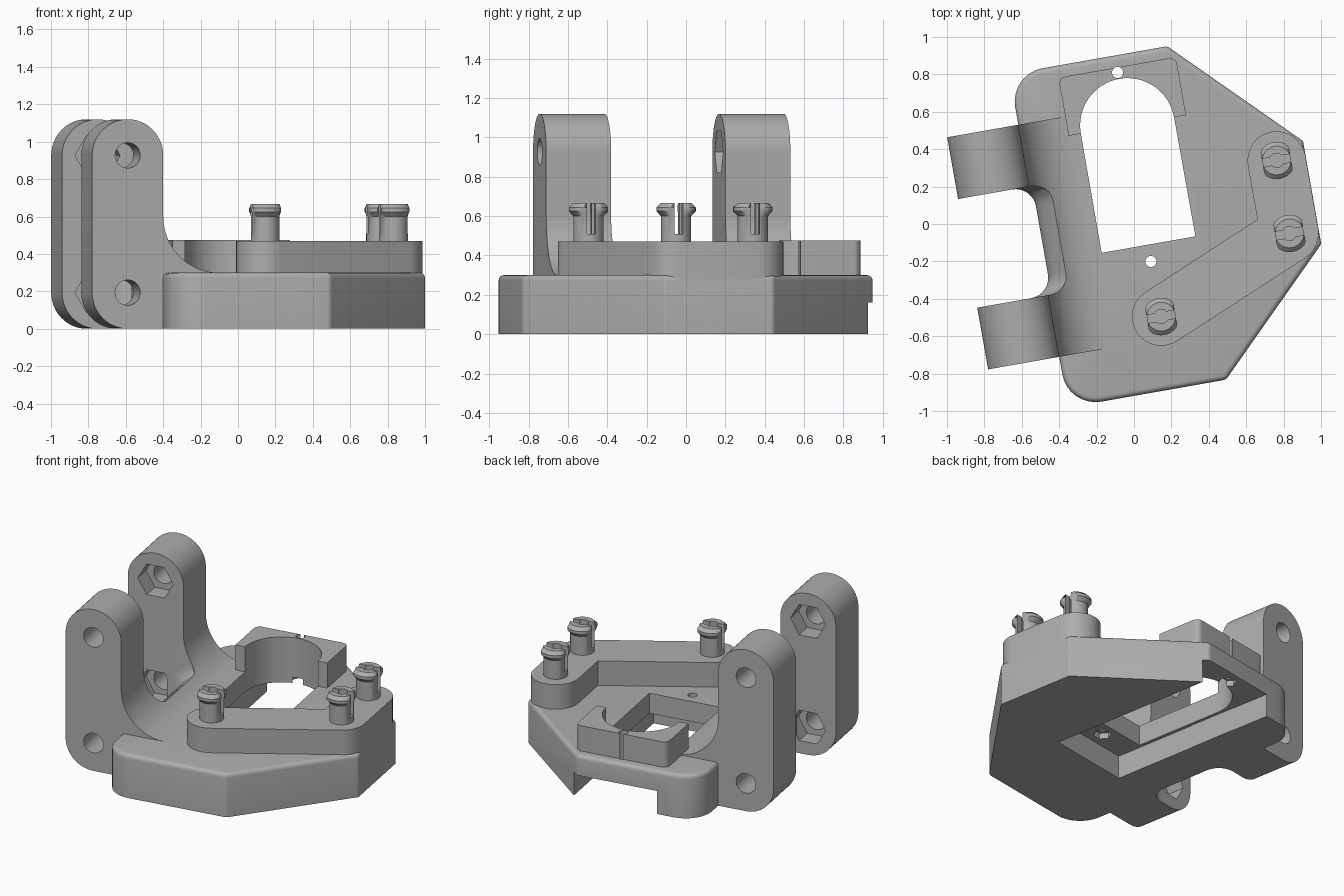
import bpy, bmesh, math
from mathutils import Vector

cube = bpy.data.objects.get("Cube")
if cube:
    bpy.data.objects.remove(cube, do_unlink=True)

grey = bpy.data.materials.new("plain grey")
grey.use_nodes = True
colour = (0.42, 0.42, 0.42, 1)
grey.diffuse_color = colour
grey.node_tree.nodes["Principled BSDF"].inputs["Base Color"].default_value = colour


# --- helpers -------------------------------------------------------------
def arc(cx, cy, r, a0, a1, n=16):
    """Points on an arc, angles in degrees."""
    angles = [math.radians(a0 + (a1 - a0) * i / n) for i in range(n + 1)]
    return [(cx + r * math.cos(a), cy + r * math.sin(a)) for a in angles]


def circle(cx, cy, r, n=32):
    return arc(cx, cy, r, 0, 360, n)[:-1]


def box(x0, y0, x1, y1):
    return [(x0, y0), (x1, y0), (x1, y1), (x0, y1)]


def stadium(p, q, r):
    a = math.degrees(math.atan2(q[1] - p[1], q[0] - p[0]))
    return arc(*p, r, a + 90, a + 270) + arc(*q, r, a - 90, a + 90)


def rounded(corners, n=8):
    """Outline with each (x, y, radius) corner rounded by a tangent arc."""
    pts = []
    for i, (x, y, r) in enumerate(corners):
        c = Vector((x, y))
        a = (Vector(corners[i - 1][:2]) - c).normalized()
        b = (Vector(corners[(i + 1) % len(corners)][:2]) - c).normalized()
        if r == 0:
            pts.append((x, y))
            continue
        half = a.angle(b) / 2
        mid = c + (a + b).normalized() * r / math.sin(half)
        start = c + a * r / math.tan(half) - mid
        end = c + b * r / math.tan(half) - mid
        turn = start.angle_signed(end)
        for k in range(n + 1):
            t = -turn * k / n
            pts.append((mid.x + start.x * math.cos(t) - start.y * math.sin(t),
                        mid.y + start.x * math.sin(t) + start.y * math.cos(t)))
    return pts


def loft(name, rings, along="z", bevel=0):
    """Solid through equal outlines, given as (height, points)."""
    bm = bmesh.new()
    layers = []
    for h, pts in rings:
        layers.append([bm.verts.new((a, b, h) if along == "z" else (a, h, b))
                       for a, b in pts])
    bm.faces.new(layers[0])
    top = bm.faces.new(layers[-1])
    n = len(layers[0])
    for low, high in zip(layers, layers[1:]):
        for i in range(n):
            j = (i + 1) % n
            bm.faces.new((low[i], low[j], high[j], high[i]))
    bmesh.ops.recalc_face_normals(bm, faces=bm.faces)
    if bevel:
        bmesh.ops.bevel(bm, geom=list(top.edges), offset=bevel, segments=4,
                        profile=0.5, affect="EDGES")
    mesh = bpy.data.meshes.new(name)
    bm.to_mesh(mesh)
    bm.free()
    mesh.materials.append(grey)
    ob = bpy.data.objects.new(name, mesh)
    bpy.context.collection.objects.link(ob)
    return ob


def prism(name, pts, lo, hi, along="z", bevel=0):
    return loft(name, [(lo, pts), (hi, pts)], along, bevel)


def combine(target, tool, operation):
    """Apply a boolean and drop the tool."""
    mod = target.modifiers.new(operation, "BOOLEAN")
    mod.operation, mod.object, mod.solver = operation, tool, "EXACT"
    bpy.context.view_layer.update()
    graph = bpy.context.evaluated_depsgraph_get()
    mesh = bpy.data.meshes.new_from_object(target.evaluated_get(graph))
    target.modifiers.clear()
    target.data = mesh
    bpy.data.objects.remove(tool, do_unlink=True)


def cut(target, pts, lo, hi, along="z"):
    combine(target, prism("cutter", pts, lo, hi, along), "DIFFERENCE")


parts = []
LEFT, RIGHT, TIP = -0.517, 0.967, 0.905      # body limits
FLOOR, REAR = 0.3, -0.903                    # body top, lug end
GAP, OUT = 0.295, 0.63                       # lug inner and outer sides

# --- body plate with rounded top edge ------------------------------------
body = prism("body_plate", rounded([
    (LEFT, -TIP, 0.18), (0.34, -TIP, 0.04), (RIGHT, -0.28, 0.03),
    (RIGHT, 0.28, 0.03), (0.34, TIP, 0.04), (LEFT, TIP, 0.18)]),
    0, FLOOR, bevel=0.028)

# --- swept wall between the lugs, with its notch -------------------------
sweep = arc(LEFT + 0.3, 0.6, 0.3, 180, 270, 20)
wall = [(-0.63, 0), (-0.63, 0.6)] + sweep + [(LEFT + 0.3, 0)]
combine(body, prism("wall", wall, -GAP - 0.01, GAP + 0.01, "y"), "UNION")


def notch(x):
    return rounded([(-1, -GAP, 0), (x, -GAP, 0.11), (x, GAP, 0.11), (-1, GAP, 0)])


combine(body, loft("cutter", [(-0.1, notch(-0.5)), (0.24, notch(-0.5)),
                              (0.31, notch(-0.47)), (0.37, notch(-0.4)),
                              (0.8, notch(-0.4))]), "DIFFERENCE")

# --- upright lugs with bolt holes and hexagon sockets --------------------
mid, rad = (REAR + LEFT) / 2, (LEFT - REAR) / 2
TOP = 1.12 - rad
lug_side = (arc(mid, rad, rad, 270, 180) + arc(mid, TOP, rad, 180, 0, 32)
            + sweep + [(LEFT + 0.3, 0)])
for side, name in ((-1, "front_lug"), (1, "back_lug")):
    lo, hi = sorted((side * GAP, side * OUT))
    lug = prism(name, lug_side, lo, hi, "y")
    for z in (rad, TOP):
        cut(lug, circle(mid, z, 0.068), lo - 0.1, hi + 0.1, "y")
        a, b = sorted((side * (GAP - 0.1), side * (GAP + 0.12)))
        cut(lug, circle(mid, z, 0.122, 6), a, b, "y")
    parts.append(lug)

# --- arched bracket around the window ------------------------------------
bracket = prism("arched_bracket", rounded([
    (-0.262, 0.525, 0), (0.375, 0.525, 0), (0.375, 0.84, 0.04),
    (-0.262, 0.84, 0.04)]), FLOOR - 0.05, 0.475)
combine(body, bracket, "UNION")

# --- window, underside channel and screw holes ---------------------------
window = [(-0.197, -0.122), (0.312, -0.122)] + arc(0.057, 0.525, 0.253, 0, 180, 32)
cut(body, window, -0.1, 0.6)
cut(body, box(-0.22, -0.31, 0.37, 1.2), -0.1, 0.16)
for y in (-0.213, 0.813):
    cut(body, circle(0.054, y, 0.03, 20), -0.1, 0.6)
    cut(body, circle(0.054, y, 0.058, 6), -0.1, 0.2)
parts.append(body)

# --- raised pad under the pins -------------------------------------------
pins = [(0.057, -0.513), (0.81, -0.194), (0.81, 0.202)]
pad = prism("pin_pad", stadium(pins[0], pins[1], 0.156), 0.22, 0.47)
combine(pad, prism("pad_end", stadium(pins[1], pins[2], 0.156), 0.22, 0.47), "UNION")
parts.append(pad)

# --- split snap pins -----------------------------------------------------
for i, (x, y) in enumerate(pins):
    rings = []
    for z, r in ((0.46, 0.077), (0.6, 0.077), (0.625, 0.1), (0.645, 0.1), (0.667, 0.077)):
        rings.append((z, [(max(x - 0.077, min(x + 0.077, a)), b)
                          for a, b in circle(x, y, r)]))
    pin = loft(f"snap_pin_{i + 1}", rings)
    cut(pin, box(x - 0.2, y - 0.022, x + 0.2, y + 0.022), 0.51, 0.8)
    cut(pin, circle(x, y, 0.038, 20), 0.51, 0.8)
    parts.append(pin)

# --- turn the whole model and smooth the curved faces --------------------
bpy.ops.object.select_all(action="DESELECT")
for ob in parts:
    ob.rotation_euler.z = math.radians(10)
    ob.select_set(True)
bpy.context.view_layer.objects.active = body
bpy.ops.object.shade_smooth_by_angle(angle=math.radians(30))
